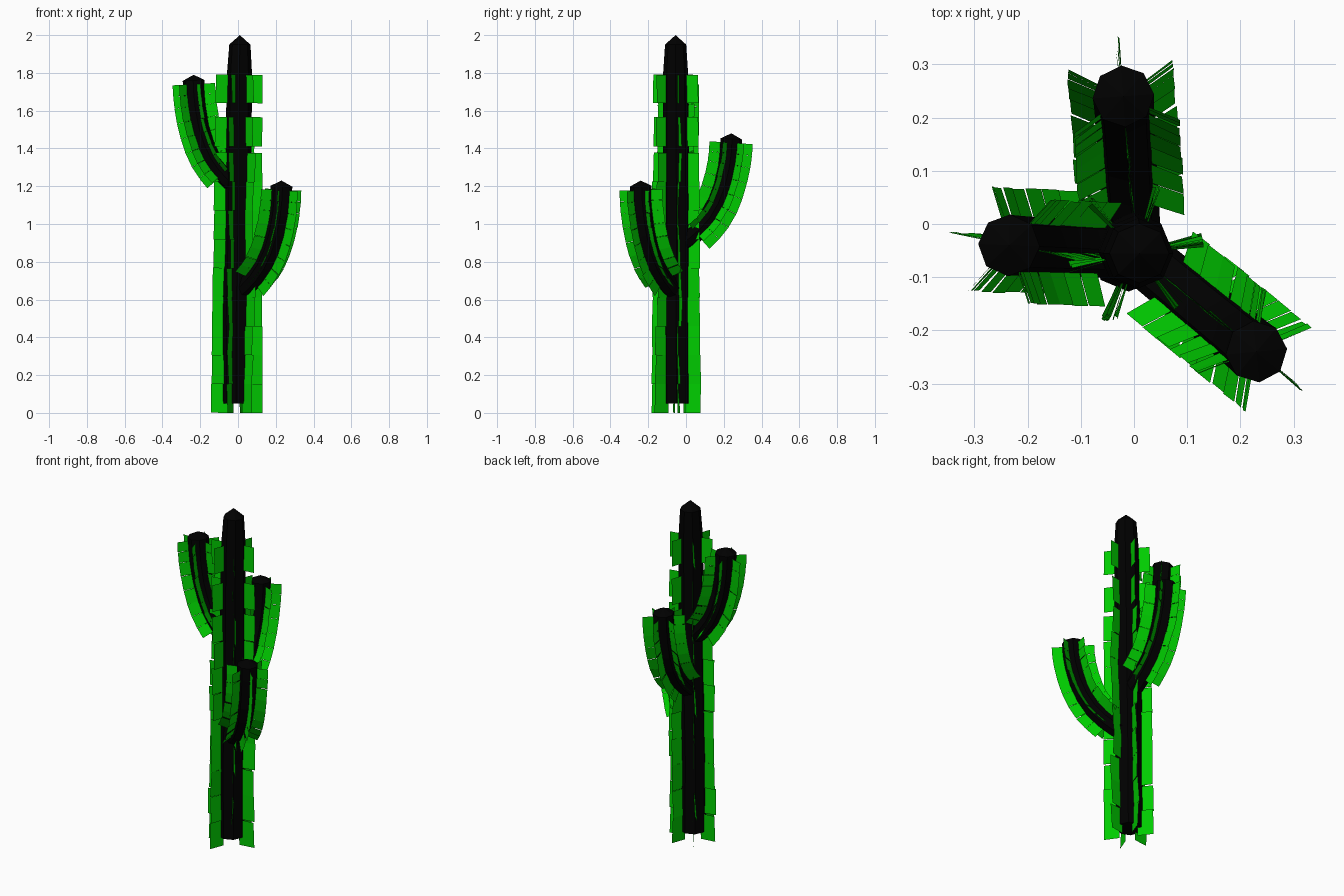
import bpy, bmesh, random
from math import sin, cos, pi, radians
from mathutils import Vector

if "Cube" in bpy.data.objects:
    bpy.data.objects.remove(bpy.data.objects["Cube"])

random.seed(4)


def material(name, rgb):
    m = bpy.data.materials.new(name)
    m.diffuse_color = (*rgb, 1)
    m.use_nodes = True
    m.node_tree.nodes["Principled BSDF"].inputs["Base Color"].default_value = m.diffuse_color
    return m


BLACK = material("black", (0.0, 0.0, 0.0))
GREEN = material("green", (0.0, 0.6, 0.0))


def finish(bm, name, mat):
    me = bpy.data.meshes.new(name)
    bm.to_mesh(me)
    bm.free()
    me.materials.append(mat)
    ob = bpy.data.objects.new(name, me)
    bpy.context.collection.objects.link(ob)
    return ob


def frames(path, side):
    """Centre, outward and sideways vector at every path point."""
    out = []
    for i, p in enumerate(path):
        t = (path[min(i + 1, len(path) - 1)] - path[max(i - 1, 0)]).normalized()
        out.append((p, side.cross(t).normalized(), side))
    return out


def radial(frame, angle):
    return frame[1] * cos(angle) + frame[2] * sin(angle)


def sample(path, side, t):
    """Interpolated frame at fraction t of the path."""
    fr = frames(path, side)
    s = min(max(t, 0), 0.9999) * (len(path) - 1)
    i = int(s)
    return [a.lerp(b, s - i) for a, b in zip(fr[i], fr[i + 1])]


def stem(name, path, side, radii, tip, sides=8):
    bm = bmesh.new()
    rings = [[bm.verts.new(f[0] + radial(f, 2 * pi * k / sides) * r) for k in range(sides)]
             for f, r in zip(frames(path, side), radii)]
    for a, b in zip(rings, rings[1:]):
        for k in range(sides):
            j = (k + 1) % sides
            bm.faces.new((a[k], a[j], b[j], b[k]))
    bm.faces.new(rings[0][::-1])
    apex = bm.verts.new(path[-1] + Vector((0, 0, tip)))
    for k in range(sides):
        bm.faces.new((rings[-1][k], rings[-1][(k + 1) % sides], apex))
    bmesh.ops.recalc_face_normals(bm, faces=bm.faces)
    finish(bm, name, BLACK)


def ribs(name, path, side, spans, inner, outer, twist, jitter, taper=0.0):
    """Six radial fins, each a row of separate thin cards."""
    bm = bmesh.new()
    for k in range(6):
        base = twist + k * pi / 3
        for t0, t1 in spans:
            ang = base + random.uniform(-jitter, jitter)
            lean = random.uniform(-jitter, jitter) / 2
            quad = []
            for t, d in ((t0, -lean), (t1, lean)):
                f = sample(path, side, t)
                r = radial(f, ang + d)
                quad.append((bm.verts.new(f[0] + r * inner),
                             bm.verts.new(f[0] + r * (outer - taper * t))))
            (a, b), (c, d) = quad
            bm.faces.new((a, b, d, c))
    finish(bm, name, GREEN)


# trunk
trunk = [Vector(p) for p in ((-0.01, -0.05, 0.05), (-0.01, -0.053, 0.5), (0, -0.05, 1.0),
                             (0.003, -0.053, 1.45), (0.008, -0.055, 1.8), (0.01, -0.055, 1.95))]
Y = Vector((0, 1, 0))
stem("trunk", trunk, Y, (0.072, 0.074, 0.072, 0.069, 0.066, 0.056), 0.05)

# trunk ribs: straight path so cards line up from the ground
line = [Vector((-0.007, -0.053, 0)), Vector((0.008, -0.055, 2))]
zs = [0.153 * i for i in range(10)]
spans = [(a / 2, b / 2) for a, b in zip(zs, zs[1:])] + [(0.705, 0.783), (0.82, 0.895)]
ribs("trunk_ribs", line, Y, spans, 0.05, 0.138, radians(10), 0.09, 0.014)

# curved arms: share of the sideways reach, drop below the tip
profile = ((0, -.565), (.22, -.525), (.42, -.475), (.6, -.415), (.75, -.34),
           (.87, -.25), (.95, -.15), (.985, -.075), (1, 0))
arms = (("right_arm", 0.23, -0.24, 1.20, 0.0), ("left_arm", -0.235, -0.04, 1.76, -0.17),
        ("back_arm", -0.02, 0.24, 1.45, 0.03))
for name, x, y, z, twist in arms:
    root, tip = Vector((0, -0.05, 0)), Vector((x, y, 0))
    path = [root.lerp(tip, h) + Vector((0, 0, z + dz)) for h, dz in profile]
    d = (tip - root).normalized()
    side = Vector((0, 0, 1)).cross(d)
    stem(name, path, side, [0.052 + 0.00075 * i for i in range(9)], 0.03)
    spans = [(0.2 + 0.096 * i, 0.295 + 0.096 * i) for i in range(8)]
    ribs(name + "_ribs", path, side, spans, 0.035, 0.115, twist, 0.03)
